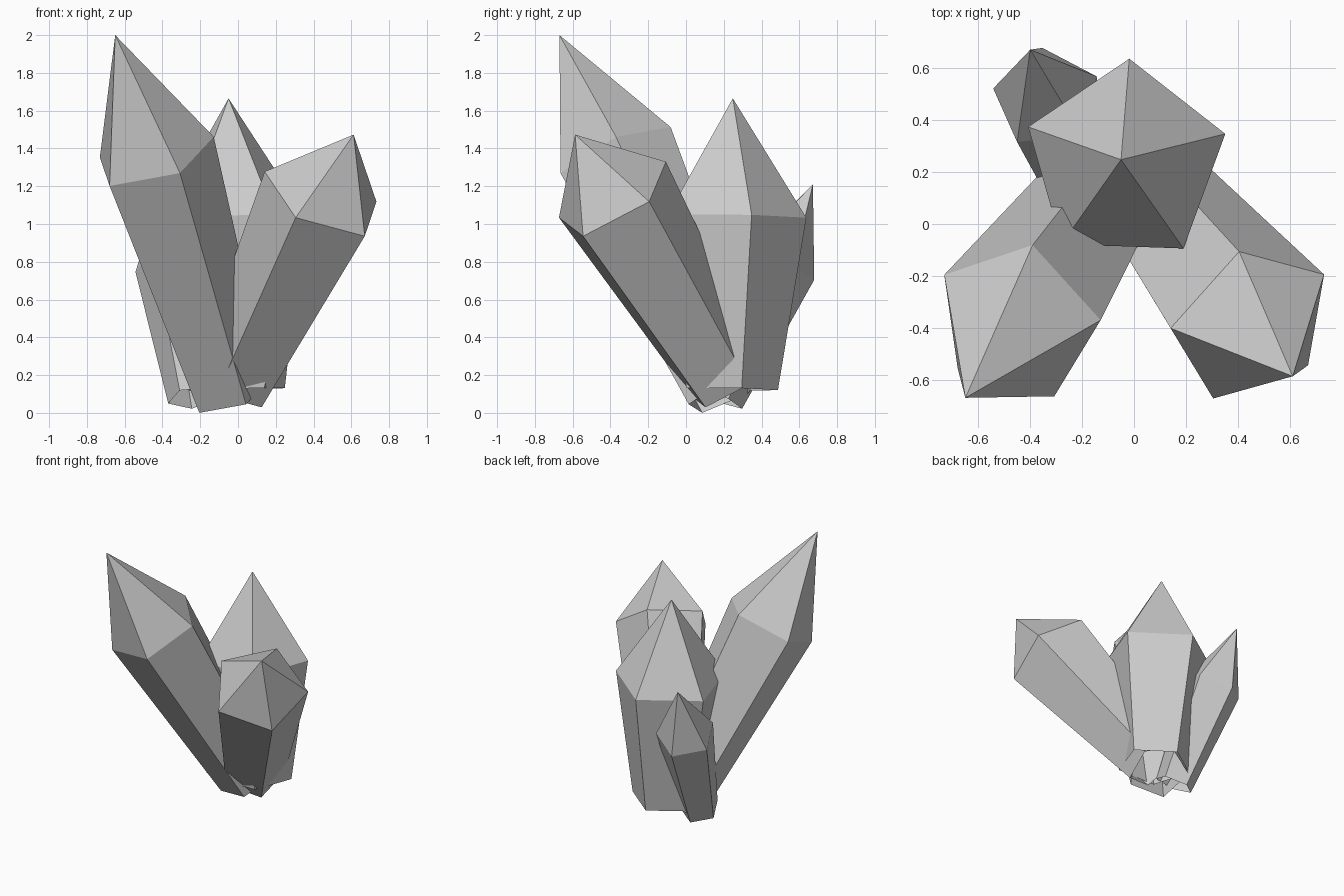
import bpy, bmesh, math
from mathutils import Vector

if "Cube" in bpy.data.objects:
    bpy.data.objects.remove(bpy.data.objects["Cube"])


def crystal(name, base, tip, shoulder, r_base, r_top, corner):
    """Five-sided tapered shaft with an open foot and a pointed cap.
    shoulder = fraction of the axis where the cap starts,
    corner = a point near one shoulder corner, fixing the spin."""
    base, tip = Vector(base), Vector(tip)
    n = (tip - base).normalized()
    centre = base.lerp(tip, shoulder)
    u = Vector(corner) - centre
    u = (u - n * u.dot(n)).normalized()
    v = n.cross(u)

    bm = bmesh.new()

    def ring(c, r):
        return [bm.verts.new(c + r * (u * math.cos(a) + v * math.sin(a)))
                for a in (math.tau * i / 5 for i in range(5))]

    low, high, top = ring(base, r_base), ring(centre, r_top), bm.verts.new(tip)
    for i in range(5):
        j = (i + 1) % 5
        bm.faces.new((low[i], low[j], high[j], high[i]))
        bm.faces.new((high[i], high[j], top))
    mesh = bpy.data.meshes.new(name)
    bm.to_mesh(mesh)
    bm.free()
    bpy.context.collection.objects.link(bpy.data.objects.new(name, mesh))


# tall crystal leaning front left
crystal("tall_left_crystal", (-0.051, 0.207, 0.105), (-0.65, -0.67, 2.0),
        0.662, 0.222, 0.335, (-0.13, -0.37, 1.46))
# thick upright crystal
crystal("upright_crystal", (-0.007, 0.222, 0.125), (-0.05, 0.248, 1.665),
        0.594, 0.265, 0.40, (-0.018, 0.64, 1.03))
# crystal leaning front right
crystal("right_crystal", (-0.019, 0.209, 0.163), (0.612, -0.587, 1.473),
        0.745, 0.223, 0.34, (0.715, -0.18, 1.09))
# small crystal leaning back left
crystal("small_back_crystal", (-0.235, 0.17, 0.08), (-0.40, 0.672, 1.21),
        0.63, 0.14, 0.212, (-0.55, 0.53, 0.76))
